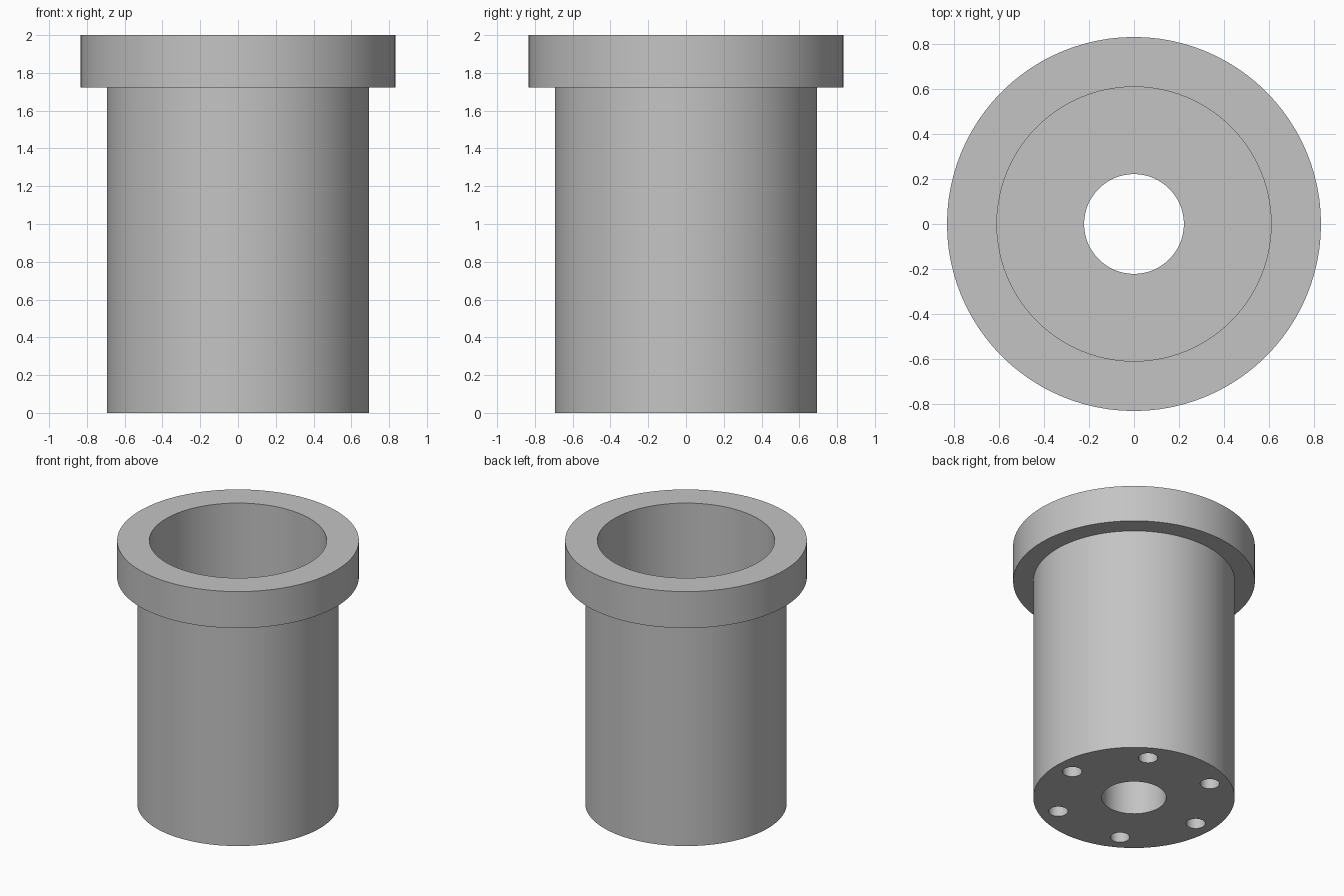
import bpy, bmesh, math
from mathutils import Matrix, Vector

old = bpy.data.objects.get("Cube")
if old:
    bpy.data.objects.remove(old, do_unlink=True)

UNIT = 1 / 36            # model units per design millimetre
SEGMENTS = 96
HOLES = 6

# Material
steel = bpy.data.materials.new("plain grey")
steel.use_nodes = True
grey = (0.55, 0.55, 0.55, 1)
steel.diffuse_color = grey
steel.node_tree.nodes["Principled BSDF"].inputs["Base Color"].default_value = grey


def add_object(name, bm):
    bmesh.ops.recalc_face_normals(bm, faces=bm.faces)
    mesh = bpy.data.meshes.new(name)
    bm.to_mesh(mesh)
    bm.free()
    mesh.materials.append(steel)
    obj = bpy.data.objects.new(name, mesh)
    bpy.context.collection.objects.link(obj)
    return obj


def lathe(name, profile):
    """Revolve a closed (radius, height) outline about the z axis."""
    bm = bmesh.new()
    verts = [bm.verts.new((r * UNIT, 0, z * UNIT)) for r, z in profile]
    edges = [bm.edges.new((v, verts[(i + 1) % len(verts)])) for i, v in enumerate(verts)]
    bmesh.ops.spin(bm, geom=verts + edges, cent=(0, 0, 0), axis=(0, 0, 1),
                   angle=math.tau, steps=SEGMENTS, use_merge=True)
    bmesh.ops.remove_doubles(bm, verts=bm.verts, dist=1e-5)
    return add_object(name, bm)


# Flanged sleeve: cup with a rim on top and a bore through its floor
BORE, INNER, OUTER, RIM = 8, 22, 25, 30
FLOOR, RIM_BASE, TOP = 12, 62, 72
sleeve = lathe("flanged_sleeve", [
    (BORE, 0), (OUTER, 0), (OUTER, RIM_BASE), (RIM, RIM_BASE),
    (RIM, TOP), (INNER, TOP), (INNER, FLOOR), (BORE, FLOOR)])

# Ring of blind bolt holes in the underside
HOLE_RADIUS, HOLE_DEPTH, PITCH_RADIUS = 2.4, 9, 20
bm = bmesh.new()
for i in range(HOLES):
    spot = Matrix.Rotation(math.tau * i / HOLES, 4, "Z") @ Vector((PITCH_RADIUS * UNIT, 0, 0))
    bmesh.ops.create_cone(bm, cap_ends=True, segments=32,
                          radius1=HOLE_RADIUS * UNIT, radius2=HOLE_RADIUS * UNIT,
                          depth=2 * HOLE_DEPTH * UNIT, matrix=Matrix.Translation(spot))
cutter = add_object("bolt_hole_cutter", bm)
cutter.hide_render = True

cut = sleeve.modifiers.new("bolt holes", "BOOLEAN")
cut.operation = "DIFFERENCE"
cut.solver = "EXACT"
cut.object = cutter

bpy.ops.object.select_all(action="DESELECT")
sleeve.select_set(True)
bpy.context.view_layer.objects.active = sleeve
bpy.ops.object.modifier_apply(modifier=cut.name)
bpy.data.objects.remove(cutter, do_unlink=True)
bpy.ops.object.shade_smooth_by_angle(angle=math.radians(30))
